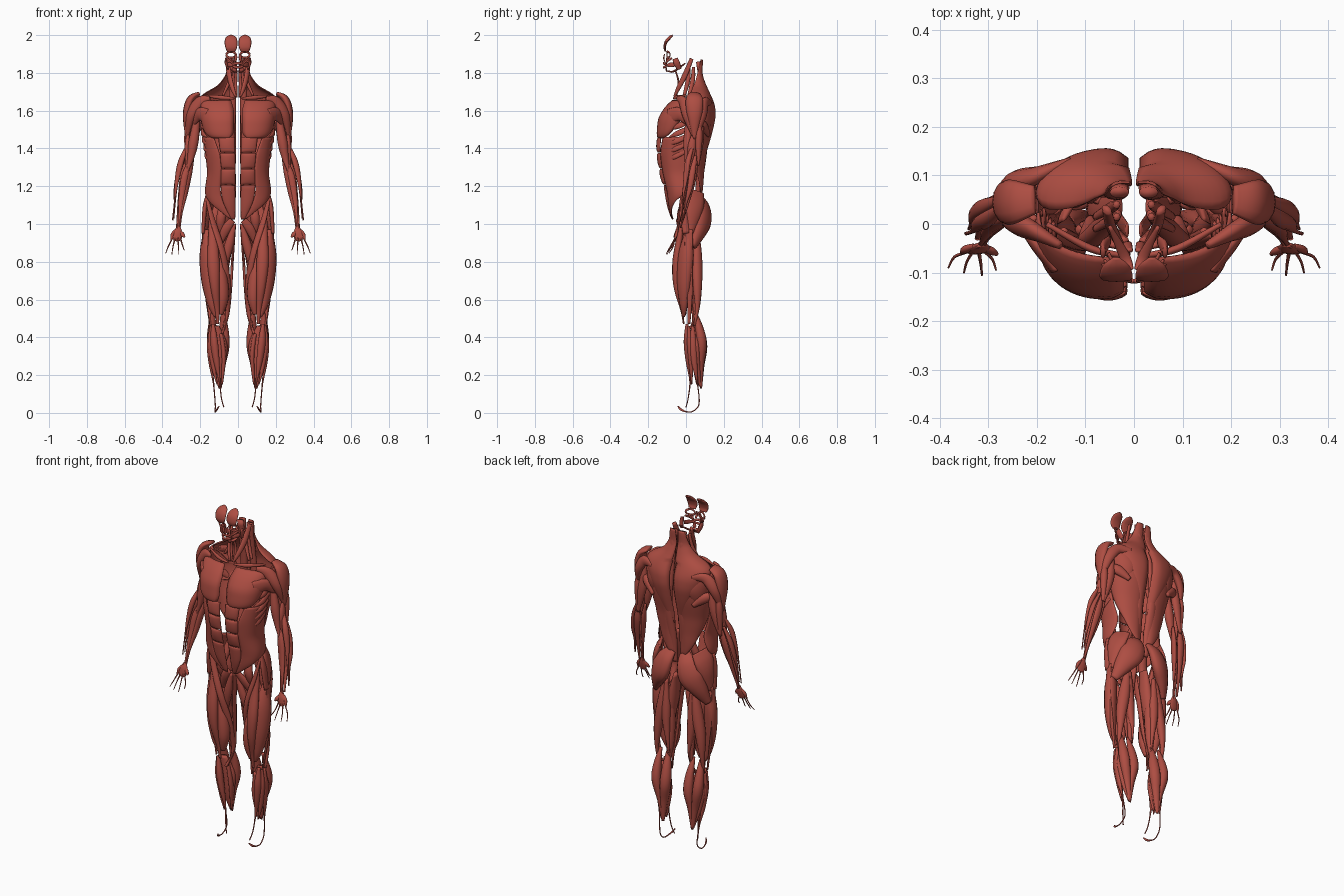
import bpy, bmesh, math
from mathutils import Vector

mat = bpy.data.materials.new("muscle_red")
mat.diffuse_color = (0.42, 0.075, 0.055, 1)


def spline(rows, steps):
    """Catmull-Rom through tuples of any length."""
    out, n = [], len(rows)
    for i in range(n - 1):
        p0, p1, p2, p3 = rows[max(i - 1, 0)], rows[i], rows[i + 1], rows[min(i + 2, n - 1)]
        for s in range(steps + (i == n - 2)):
            t = s / steps
            out.append([0.5 * (2 * b + (c - a) * t + (2 * a - 5 * b + 4 * c - d) * t * t
                               + (3 * b - a - 3 * c + d) * t ** 3)
                        for a, b, c, d in zip(p0, p1, p2, p3)])
    return out


def finish(name, bm, thickness=0):
    bmesh.ops.recalc_face_normals(bm, faces=bm.faces)
    for f in bm.faces:
        f.smooth = True
    me = bpy.data.meshes.new(name)
    bm.to_mesh(me)
    bm.free()
    me.materials.append(mat)
    ob = bpy.data.objects.new(name, me)
    bpy.context.collection.objects.link(ob)
    if thickness:
        m = ob.modifiers.new("thickness", 'SOLIDIFY')
        m.thickness, m.offset = thickness, 0
    ob.modifiers.new("mirror", 'MIRROR').use_mirror_merge = False


def muscle(name, hint, *pts, sides=12):
    """Spindle along pts (x, y, z, half width, half depth); depth faces hint."""
    path = spline(pts, 6)
    bm, rings = bmesh.new(), []
    for i, p in enumerate(path):
        a, b = path[max(i - 1, 0)], path[min(i + 1, len(path) - 1)]
        t = (Vector(b[:3]) - Vector(a[:3])).normalized()
        nrm = Vector(hint)
        nrm = (nrm - t * nrm.dot(t)).normalized()
        side = t.cross(nrm)
        w, d = max(p[3], 0.001), max(p[4], 0.001)
        rings.append([bm.verts.new(Vector(p[:3]) + side * w * math.cos(k * math.tau / sides)
                                   + nrm * d * math.sin(k * math.tau / sides)) for k in range(sides)])
    for r, q in zip(rings, rings[1:]):
        for k in range(sides):
            bm.faces.new((r[k], r[k - 1], q[k - 1], q[k]))
    bm.faces.new(rings[0])
    bm.faces.new(rings[-1])
    finish(name, bm)


# Torso envelope: z, half width, front y, back y
TORSO = [(1.00, .13, -.068, .07), (1.10, .165, -.093, .082), (1.18, .168, -.110, .082),
         (1.27, .155, -.133, .088), (1.38, .168, -.150, .102), (1.48, .186, -.146, .128),
         (1.56, .19, -.138, .146), (1.62, .195, -.105, .145), (1.66, .20, -.065, .132),
         (1.69, .175, -.045, .118), (1.73, .095, -.03, .10), (1.79, .062, -.015, .078), (1.90, .055, .0, .088)]


def section(z):
    z = min(max(z, TORSO[0][0]), TORSO[-1][0])
    for a, b in zip(TORSO, TORSO[1:]):
        if z <= b[0]:
            t = (z - a[0]) / (b[0] - a[0])
            return [p + (q - p) * t for p, q in zip(a[1:], b[1:])]


def torso(deg, z, off=0):
    """Point on the envelope, angle 0 = front, 180 = back."""
    a, f, b = [sum(v) / 3 for v in zip(section(z - .015), section(z), section(z + .015))]
    s, c = max(math.sin(math.radians(deg)), 0), math.cos(math.radians(deg))
    x = (a + off) * s ** .8
    y = (f + b) / 2 - ((b - f) / 2 + off) * math.copysign(abs(c) ** .8, c)
    dip = math.exp(-(x / .03) ** 2)
    y += dip * (.008 if c > 0 else -.02 if z < 1.7 else -.005)
    return Vector((x, y, z))


def sheet(name, bulge, off, *rows, n=14):
    """Sheet muscle on the torso; rows are (z, first angle, last angle)."""
    path = spline(rows, 5)
    bm, grid = bmesh.new(), []
    for i, (z, a, b) in enumerate(path):
        v = math.sin(math.pi * i / (len(path) - 1))
        grid.append([bm.verts.new(torso(a + (b - a) * k / n, z,
                     off + bulge * max(v * math.sin(math.pi * k / n), 0) ** .5)) for k in range(n + 1)])
    for r, q in zip(grid, grid[1:]):
        for k in range(n):
            bm.faces.new((r[k], r[k + 1], q[k + 1], q[k]))
    finish(name, bm, .005)


F, B, R = (0, -1, 0), (0, 1, 0), (1, 0, 0)
OUT, FO, BO = (1, 0, .3), (.7, -.7, 0), (.6, .8, 0)

# Torso sheets
sheet("chest_muscle", .018, 0, (1.455, 10, 42), (1.48, 5, 62), (1.54, 4, 80), (1.6, 4, 90), (1.655, 7, 88))
sheet("lower_abdominal", .008, 0, (1.025, 4, 10), (1.08, 3, 18), (1.14, 3, 25), (1.205, 3, 28))
for i, z in enumerate((1.21, 1.295, 1.38)):
    sheet("abdominal_block_%d" % (i + 1), .01, 0, (z, 3, 28), (z + .04, 3, 29), (z + .08, 3, 29))
sheet("side_abdominal", .006, 0, (1.03, 10, 14), (1.08, 18, 38), (1.13, 25, 70), (1.17, 28, 105),
      (1.25, 29, 118), (1.35, 29, 108), (1.46, 40, 100))
sheet("broad_back_muscle", .012, 0, (1.14, 168, 176), (1.22, 145, 177), (1.32, 118, 177), (1.42, 102, 177),
      (1.51, 95, 172), (1.57, 92, 150))
sheet("trapezius", .008, .005, (1.32, 175, 178), (1.45, 160, 178), (1.55, 142, 178), (1.62, 118, 178),
      (1.68, 90, 178), (1.73, 92, 178), (1.79, 115, 178), (1.87, 138, 175))
sheet("shoulder_blade_muscle", .014, .002, (1.47, 125, 138), (1.53, 108, 152), (1.59, 92, 148), (1.65, 88, 128))
for i in range(5):
    z = 1.36 + .04 * i
    a, m, b = torso(66 - 2 * i, z - .02), torso(80, z, .004), torso(98, z + .03)
    muscle("rib_finger_%d" % (i + 1), (.8, -.5, 0), (*a, .003, .003), (*m, .015, .008), (*b, .012, .006))
muscle("chest_tendon", FO, (.165, -.09, 1.57, .04, .012), (.205, -.035, 1.58, .035, .014), (.245, .02, 1.53, .018, .005))
muscle("round_back_muscle", BO, (.13, .12, 1.47, .012, .01), (.19, .09, 1.52, .028, .02), (.24, .05, 1.54, .012, .008))
muscle("spine_erector", B, (.03, .06, 1.08, .015, .01), (.04, .07, 1.22, .03, .018), (.045, .1, 1.42, .025, .015),
       (.03, .1, 1.62, .02, .015), (.03, .065, 1.86, .02, .012))
muscle("hip_flexor", F, (.035, .02, 1.25, .01, .01), (.06, 0, 1.14, .022, .02), (.09, -.03, 1.03, .025, .018), (.09, .01, .92, .01, .01))

# Neck
muscle("neck_strap", FO, (.056, .03, 1.875, .012, .008), (.047, -.005, 1.79, .016, .01), (.03, -.04, 1.72, .013, .009), (.012, -.062, 1.675, .006, .005))
muscle("throat_strap", F, (.009, -.055, 1.81, .007, .004), (.013, -.04, 1.75, .009, .005), (.01, -.052, 1.67, .007, .004))
muscle("jaw_underside", (0, 0, -1), (.008, -.095, 1.81, .008, .004), (.02, -.065, 1.808, .011, .005), (.05, -.005, 1.85, .004, .004))
for i, y in enumerate((.0, .025)):
    muscle("neck_side_%d" % i, R, (.035, y + .015, 1.83, .008, .007), (.045, y + .01, 1.76, .012, .01), (.08, y - .01, 1.68, .008, .006))
muscle("collar_strap", F, (.02, -.065, 1.665, .005, .005), (.09, -.05, 1.67, .011, .008), (.18, 0, 1.68, .005, .005))

# Face
muscle("forehead", F, (.036, -.108, 1.913, .022, .004), (.036, -.113, 1.935, .031, .006), (.037, -.105, 1.965, .034, .008),
       (.037, -.085, 1.988, .027, .008), (.037, -.07, 1.999, .008, .004))
ring = [math.tau * k / 10 for k in range(11)]
muscle("eye_ring", F, *[(.037 + .025 * math.cos(a), -.1 + .016 * max(math.cos(a), 0), 1.896 + .016 * math.sin(a), .006, .003) for a in ring], sides=8)
muscle("mouth_ring", F, *[(.026 * math.sin(a / 2), -.118 + .014 * math.sin(a / 2) ** 2, 1.84 + .011 * math.cos(a / 2), .007, .005) for a in ring], sides=8)
muscle("nose_side", F, (.009, -.113, 1.9, .004, .003), (.012, -.118, 1.878, .008, .003), (.016, -.113, 1.86, .005, .003))
for i, x in enumerate((.03, .045, .06)):
    muscle("cheek_strap_%d" % i, FO, (x, -.1 + 14 * (x - .03) ** 2 * 2, 1.878, .006, .003), ((x + .026) / 2, -.1, 1.862, .006, .004), (.024, -.107, 1.846, .004, .003))
muscle("jaw_muscle", R, (.064, -.058, 1.876, .014, .005), (.062, -.048, 1.85, .017, .008), (.052, -.035, 1.82, .012, .005))
muscle("cheek_wall", FO, (.053, -.06, 1.845, .012, .004), (.04, -.085, 1.842, .012, .004), (.025, -.103, 1.84, .006, .003))
muscle("chin", F, (.022, -.105, 1.832, .005, .003), (.018, -.105, 1.818, .012, .004), (.016, -.1, 1.805, .008, .003))

# Shoulder and upper arm
muscle("front_deltoid", FO, (.15, -.045, 1.665, .012, .008), (.205, -.015, 1.645, .03, .018), (.25, .008, 1.57, .028, .022), (.268, .04, 1.46, .006, .006))
muscle("middle_deltoid", OUT, (.205, .05, 1.69, .03, .01), (.25, .045, 1.66, .046, .02), (.27, .045, 1.58, .04, .022), (.272, .045, 1.45, .007, .006))
muscle("rear_deltoid", BO, (.13, .132, 1.64, .012, .006), (.2, .1, 1.64, .03, .018), (.25, .085, 1.57, .028, .02), (.27, .055, 1.46, .006, .006))
muscle("biceps", F, (.205, .01, 1.62, .008, .008), (.222, .012, 1.52, .02, .018), (.236, .01, 1.43, .026, .024), (.25, .008, 1.35, .018, .016), (.27, 0, 1.27, .004, .004))
muscle("outer_upper_arm", OUT, (.265, .04, 1.48, .008, .006), (.267, .03, 1.4, .022, .016), (.27, .02, 1.27, .006, .006))
muscle("triceps_long", B, (.215, .075, 1.6, .01, .01), (.225, .075, 1.5, .024, .02), (.24, .075, 1.42, .022, .016), (.265, .065, 1.31, .008, .005))
muscle("triceps_side", BO, (.262, .07, 1.54, .008, .008), (.265, .068, 1.46, .02, .02), (.27, .065, 1.31, .008, .006))

# Forearm
muscle("thumb_side_forearm", FO, (.272, .035, 1.41, .008, .006), (.302, .01, 1.33, .017, .014), (.322, -.002, 1.24, .014, .01), (.333, -.015, 1.14, .005, .004), (.346, -.02, 1.02, .004, .003))
muscle("outer_extensor", OUT, (.28, .05, 1.36, .008, .006), (.312, .035, 1.28, .016, .012), (.33, .02, 1.19, .014, .01), (.335, 0, 1.11, .006, .005), (.34, -.01, 1.03, .003, .003))
muscle("rear_extensor", B, (.27, .055, 1.34, .01, .006), (.287, .045, 1.25, .02, .012), (.305, .015, 1.13, .014, .008), (.322, -.03, .98, .006, .004))
muscle("inner_flexor", (-1, -.4, 0), (.238, .04, 1.35, .008, .006), (.258, .022, 1.27, .022, .014), (.277, .002, 1.17, .018, .012), (.298, -.025, 1.06, .007, .005), (.31, -.045, .96, .004, .004))
muscle("front_flexor", F, (.25, .02, 1.34, .008, .006), (.28, .003, 1.26, .018, .012), (.298, -.012, 1.15, .016, .01), (.312, -.035, 1.02, .006, .005), (.318, -.048, .95, .005, .004))

# Hand
muscle("palm_muscle", F, (.314, -.042, .985, .01, .005), (.318, -.05, .955, .024, .009), (.325, -.056, .925, .026, .006), (.33, -.06, .91, .012, .003))
muscle("thumb_muscle", F, (.312, -.045, .965, .006, .005), (.295, -.055, .945, .012, .008), (.282, -.062, .93, .004, .004))
muscle("little_finger_muscle", F, (.33, -.045, .97, .005, .005), (.346, -.052, .945, .01, .008), (.355, -.06, .915, .003, .003))
for i, (x, y, z) in enumerate(((.284, -.095, .86), (.313, -.106, .84), (.35, -.1, .84), (.382, -.09, .846))):
    bx = .306 + .013 * i
    muscle("finger_tendon_%d" % (i + 1), F, (.318, -.045, .99, .003, .003), (bx, -.058, .93, .004, .003),
           ((bx + x * 2) / 3, y + .022, .88, .003, .003), (x, y, z, .002, .002), sides=6)

# Hip
muscle("buttock", (.35, .9, .2), (.04, .07, 1.15, .03, .012), (.07, .09, 1.1, .058, .028), (.1, .092, 1.03, .07, .036), (.135, .07, .96, .05, .032), (.172, .04, .88, .02, .012))
muscle("upper_hip", (.9, .4, 0), (.125, .05, 1.175, .05, .008), (.15, .045, 1.12, .058, .018), (.165, .04, 1.05, .045, .02), (.178, .025, .95, .012, .008))
muscle("hip_tensor", R, (.165, -.02, 1.15, .01, .008), (.177, -.012, 1.07, .022, .012), (.185, 0, .95, .018, .008))
muscle("thigh_band", R, (.185, .015, .97, .02, .003), (.192, .015, .8, .022, .003), (.172, .02, .62, .014, .003), (.15, .015, .47, .008, .003))

# Thigh
muscle("front_thigh", F, (.145, -.015, 1.08, .008, .008), (.135, -.03, .95, .022, .016), (.13, -.05, .8, .032, .022), (.122, -.048, .67, .024, .018), (.11, -.022, .54, .012, .007), (.108, -.012, .47, .008, .004))
muscle("outer_thigh", FO, (.168, .015, .97, .015, .015), (.162, 0, .84, .048, .034), (.155, -.01, .7, .045, .032), (.14, -.012, .58, .026, .02), (.12, -.012, .51, .008, .006))
muscle("inner_thigh", (-.7, -.7, 0), (.11, -.01, .88, .012, .01), (.085, -.018, .73, .03, .024), (.078, -.016, .61, .032, .026), (.09, -.01, .52, .012, .01))
muscle("tailor_strap", (-.5, -.8, 0), (.165, -.025, 1.14, .008, .006), (.135, -.035, 1.02, .016, .009), (.085, -.042, .86, .018, .01), (.055, -.005, .7, .017, .01), (.055, .035, .55, .013, .008), (.065, .035, .48, .006, .004), (.085, .005, .42, .008, .003))
muscle("groin_muscle", F, (.03, -.045, 1.02, .018, .008), (.065, -.03, .97, .024, .012), (.1, 0, .89, .014, .008))
muscle("long_adductor", F, (.018, -.035, 1.0, .008, .008), (.05, -.022, .88, .024, .018), (.085, 0, .74, .014, .01))
muscle("great_adductor", (-1, 0, 0), (.035, .035, 1.0, .03, .012), (.06, .025, .87, .042, .028), (.075, .03, .73, .03, .022), (.068, .025, .54, .005, .005))
muscle("slender_adductor", (-1, 0, 0), (.014, -.012, 1.0, .016, .004), (.028, .005, .83, .017, .007), (.038, .025, .66, .012, .007), (.05, .042, .52, .004, .004), (.08, .012, .42, .004, .003))
muscle("outer_hamstring", BO, (.095, .06, .96, .01, .01), (.115, .06, .82, .03, .024), (.138, .06, .68, .028, .024), (.148, .06, .56, .014, .012), (.148, .045, .46, .006, .005))
muscle("middle_hamstring", B, (.085, .06, .96, .01, .01), (.085, .062, .82, .026, .022), (.08, .066, .7, .022, .02), (.067, .065, .55, .006, .006), (.08, .02, .42, .005, .003))
muscle("inner_hamstring", (-.6, .8, 0), (.075, .05, .92, .012, .008), (.07, .048, .75, .028, .02), (.068, .052, .6, .024, .018), (.072, .05, .49, .008, .006))

# Lower leg and foot
muscle("inner_calf", (-.5, .85, 0), (.082, .045, .54, .01, .008), (.075, .072, .44, .026, .022), (.075, .085, .35, .03, .027), (.085, .082, .25, .02, .014), (.094, .08, .13, .008, .004))
muscle("outer_calf", (.5, .85, 0), (.132, .045, .54, .01, .008), (.137, .072, .44, .025, .022), (.134, .084, .36, .028, .025), (.115, .082, .25, .018, .012), (.098, .08, .13, .006, .004))
muscle("deep_calf", B, (.12, .04, .46, .02, .012), (.11, .055, .36, .053, .022), (.105, .062, .25, .038, .018), (.096, .075, .14, .01, .006))
muscle("inner_shin_calf", (-1, 0, 0), (.09, .035, .42, .012, .01), (.075, .045, .3, .018, .012), (.085, .06, .15, .006, .005))
muscle("shin_muscle", FO, (.132, .005, .47, .008, .008), (.127, .008, .38, .022, .019), (.115, .014, .28, .018, .016), (.098, .022, .17, .005, .005), (.088, .012, .08, .003, .003), (.075, .0, .03, .003, .003))
muscle("toe_extensor", FO, (.145, .015, .46, .006, .006), (.146, .02, .36, .014, .014), (.13, .027, .24, .012, .01), (.11, .03, .15, .003, .003))
muscle("outer_shin", R, (.148, .035, .46, .008, .006), (.153, .038, .36, .018, .012), (.145, .045, .26, .015, .01), (.13, .06, .16, .004, .004),
       (.122, .07, .07, .003, .003), (.12, .062, .03, .003, .003), (.122, .03, .006, .003, .003), (.118, -.005, .008, .004, .003), (.11, -.03, .02, .006, .004), (.1, -.042, .035, .003, .003))
